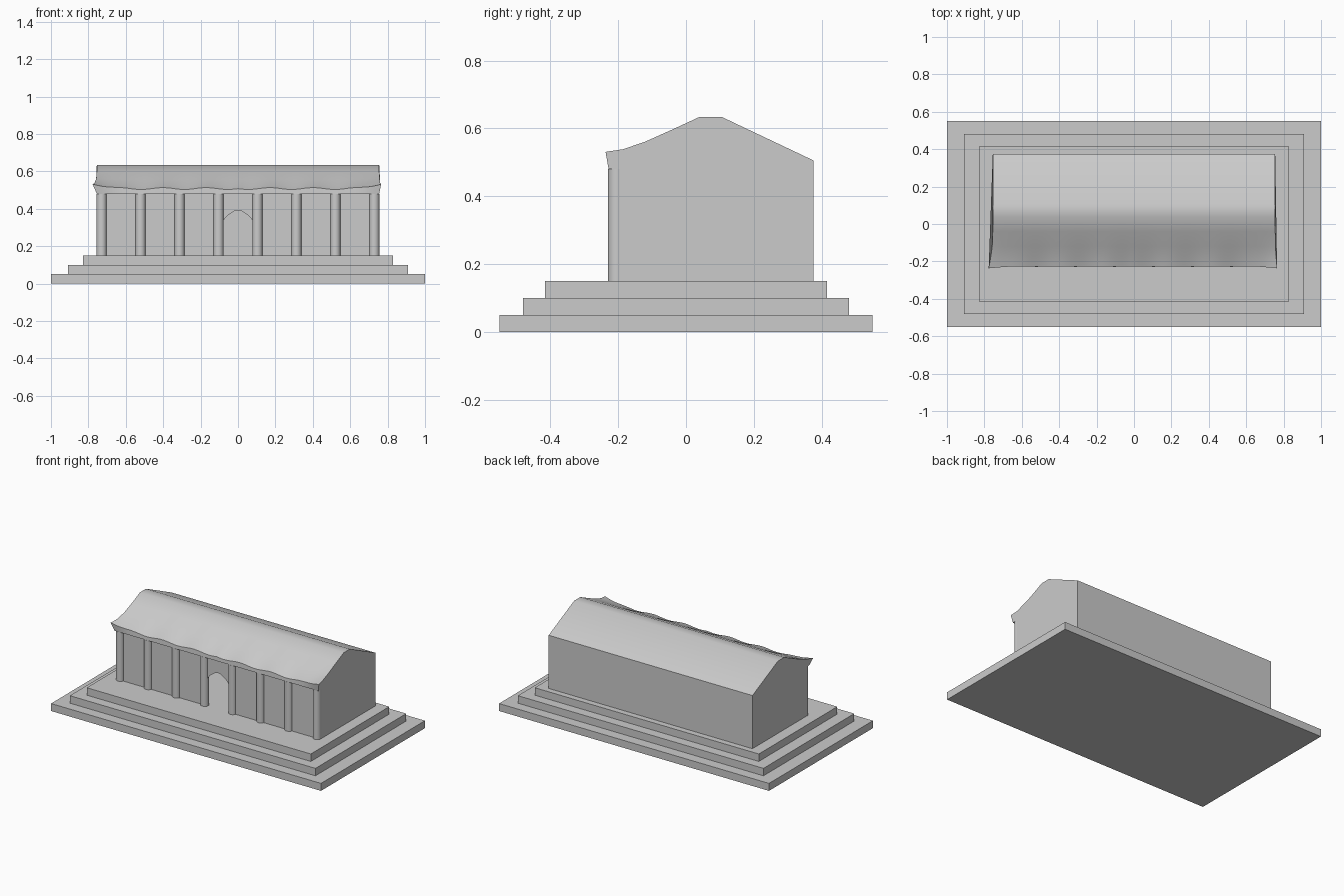
import bpy, bmesh, math

if "Cube" in bpy.data.objects:
    bpy.data.objects.remove(bpy.data.objects["Cube"])


def mesh_object(name, bm, smooth=None):
    mesh = bpy.data.meshes.new(name)
    bm.to_mesh(mesh)
    bm.free()
    ob = bpy.data.objects.new(name, mesh)
    bpy.context.collection.objects.link(ob)
    if smooth:
        bpy.ops.object.select_all(action='DESELECT')
        ob.select_set(True)
        bpy.context.view_layer.objects.active = ob
        bpy.ops.object.shade_smooth_by_angle(angle=math.radians(smooth))
    return ob


def face(bm, points):
    return bm.faces.new([bm.verts.new(p) for p in points])


# stepped platform
for i, (hx, hy) in enumerate([(1.0, 0.55), (0.91, 0.48), (0.83, 0.415)]):
    bpy.ops.mesh.primitive_cube_add(size=1, location=(0, 0, 0.025 + 0.05 * i))
    step = bpy.context.object
    step.name = f"platform_step_{i + 1}"
    step.scale = (2 * hx, 2 * hy, 0.05)

# hall walls: thin shell with an arched doorway in the front
W, FRONT, BACK, LOW, TOP = 0.755, -0.21, 0.375, 0.15, 0.48
bm = bmesh.new()
arch = [(-0.08, LOW), (-0.08, 0.335), (-0.06, 0.36), (-0.02, 0.388), (0, 0.392)]
arch += [(-x, z) for x, z in reversed(arch[:-1])]
outline = [(-W, LOW)] + arch + [(W, LOW), (W, TOP), (-W, TOP)]
face(bm, [(x, FRONT, z) for x, z in outline])
face(bm, [(W, BACK, LOW), (-W, BACK, LOW), (-W, BACK, TOP), (W, BACK, TOP)])
face(bm, [(W, FRONT, LOW), (W, BACK, LOW), (W, BACK, TOP), (W, FRONT, TOP)])
face(bm, [(-W, BACK, LOW), (-W, FRONT, LOW), (-W, FRONT, TOP), (-W, BACK, TOP)])
bmesh.ops.remove_doubles(bm, verts=bm.verts[:], dist=1e-5)
mesh_object("hall_walls", bm)

# front columns
for i in range(8):
    x = -0.729 + i * 1.458 / 7
    bpy.ops.mesh.primitive_cylinder_add(vertices=24, radius=0.027, depth=TOP - LOW,
                                        location=(x, -0.203, (TOP + LOW) / 2))
    bpy.context.object.name = f"column_{i + 1}"
    bpy.ops.object.shade_smooth_by_angle(angle=math.radians(35))

# roof: gable profile swept along x, with a wavy front eave and flared corners
PROFILE = [(-0.228, 0.48, 0.0), (-0.226, 0.508, 1.0), (-0.18, 0.526, 0.55),
           (-0.12, 0.557, 0.15), (-0.04, 0.597, 0), (0.04, 0.634, 0),
           (0.105, 0.634, 0), (0.375, 0.506, 0), (0.375, 0.48, 0)]
N = 72
bm = bmesh.new()
rows = []
for i in range(N + 1):
    x = -W + 2 * W * i / N
    flare = max(0, (abs(x) - 0.62) / (W - 0.62)) ** 1.5
    wave = 0.005 * math.cos((abs(x) - 0.17) * math.tau / 0.232)
    reach = 0.022 if x < 0 else 0.01
    row = []
    for y, z, k in PROFILE:
        row.append(bm.verts.new((x + math.copysign(reach, x) * flare * k,
                                 y - 0.011 * flare * k,
                                 z + k * (wave * (1 - min(flare, 1)) + 0.023 * flare))))
    rows.append(row)
for a, b in zip(rows, rows[1:]):
    for j in range(len(PROFILE)):
        k = (j + 1) % len(PROFILE)
        bm.faces.new((a[j], a[k], b[k], b[j]))
bm.faces.new(rows[0])
bm.faces.new(rows[-1])
bmesh.ops.recalc_face_normals(bm, faces=bm.faces[:])
mesh_object("roof", bm, smooth=55)
